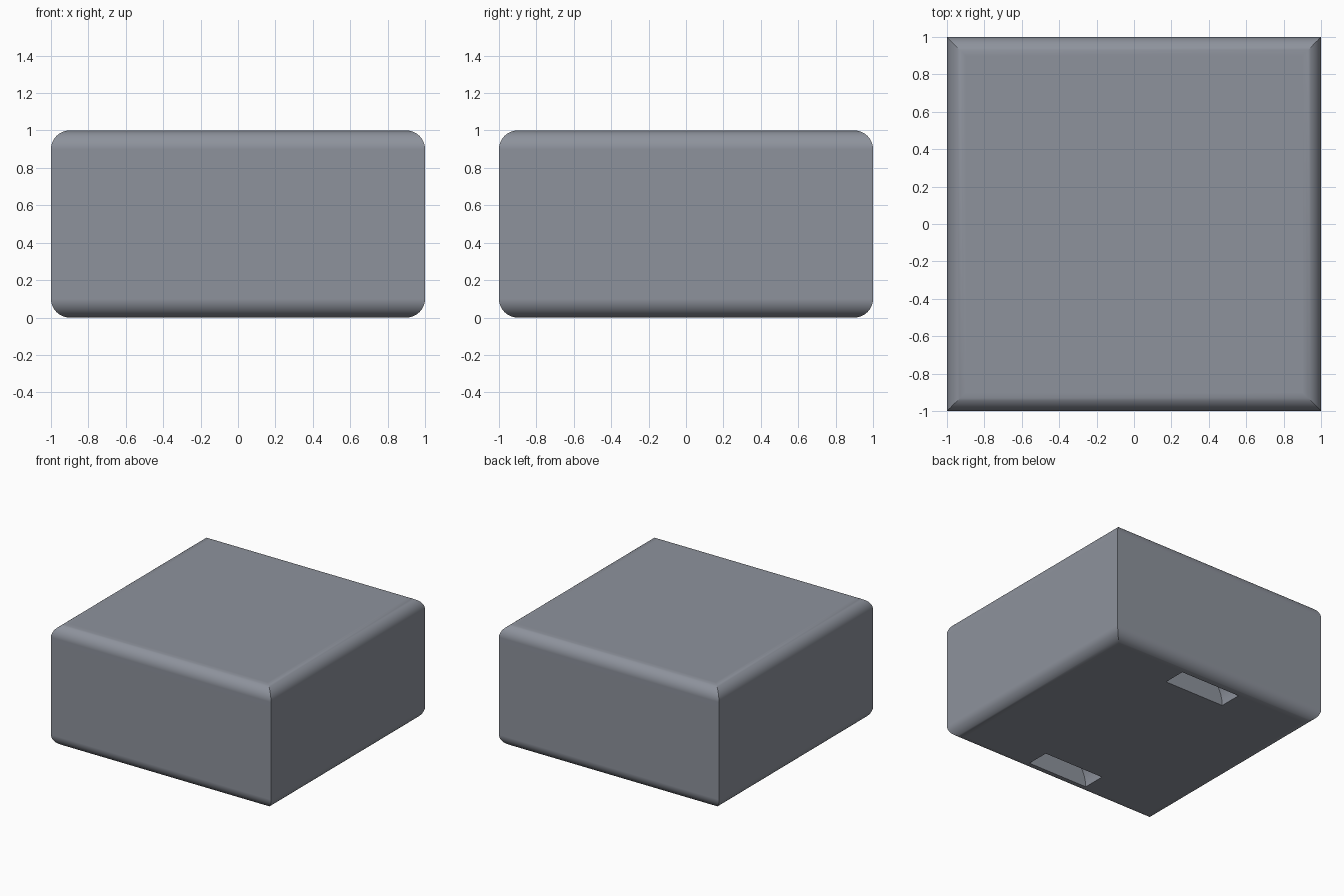
import bpy, bmesh, math

if "Cube" in bpy.data.objects:
    bpy.data.objects.remove(bpy.data.objects["Cube"])

R, STEPS = 0.1, 10          # edge rounding
SLOT_R, SLOT_W, SLOT_Y = 0.276, 0.19, 0.80

# Rounded profile: (half width, height) from underside to top
arc = [i * math.pi / 2 / STEPS for i in range(STEPS + 1)]
profile = [(1 - R + R * math.sin(a), R - R * math.cos(a)) for a in arc]
profile += [(w, 1 - z) for w, z in reversed(profile)]

# Block body: square rings stacked along the profile, mitred at the corners
bm = bmesh.new()
rings = [[bm.verts.new((sx * w, sy * w, z))
          for sx, sy in ((-1, -1), (1, -1), (1, 1), (-1, 1))]
         for w, z in profile]
for lower, upper in zip(rings, rings[1:]):
    for i in range(4):
        j = (i + 1) % 4
        bm.faces.new((lower[i], lower[j], upper[j], upper[i]))
bm.faces.new(rings[0][::-1])
bm.faces.new(rings[-1])
mesh = bpy.data.meshes.new("block_body")
bm.to_mesh(mesh)
bm.free()
body = bpy.data.objects.new("block_body", mesh)
bpy.context.collection.objects.link(body)

# Slate grey colour
slate = bpy.data.materials.new("slate_grey")
slate.diffuse_color = (0.27, 0.29, 0.335, 1)
slate.use_nodes = True
slate.node_tree.nodes["Principled BSDF"].inputs["Base Color"].default_value = slate.diffuse_color
mesh.materials.append(slate)

# Half-round slots in the underside, front and back
cutters = []
for name, side in (("front_slot_cutter", -1), ("back_slot_cutter", 1)):
    bpy.ops.mesh.primitive_cylinder_add(vertices=64, radius=SLOT_R, depth=SLOT_W,
                                        location=(0, side * SLOT_Y, 0),
                                        rotation=(math.pi / 2, 0, 0))
    cutter = bpy.context.object
    cutter.name = name
    cutter.hide_render = True
    cutter.data.materials.append(slate)
    cutters.append(cutter)
    cut = body.modifiers.new(name, 'BOOLEAN')
    cut.operation = 'DIFFERENCE'
    cut.solver = 'EXACT'
    cut.object = cutter

# Apply the cuts, smooth the rounded edges and keep the big faces flat
bpy.ops.object.select_all(action='DESELECT')
body.select_set(True)
bpy.context.view_layer.objects.active = body
for modifier in list(body.modifiers):
    bpy.ops.object.modifier_apply(modifier=modifier.name)
for cutter in cutters:
    bpy.data.objects.remove(cutter)
bpy.ops.object.shade_smooth_by_angle(angle=math.radians(30))
flat = body.modifiers.new("flat_faces", 'WEIGHTED_NORMAL')
flat.keep_sharp = True
